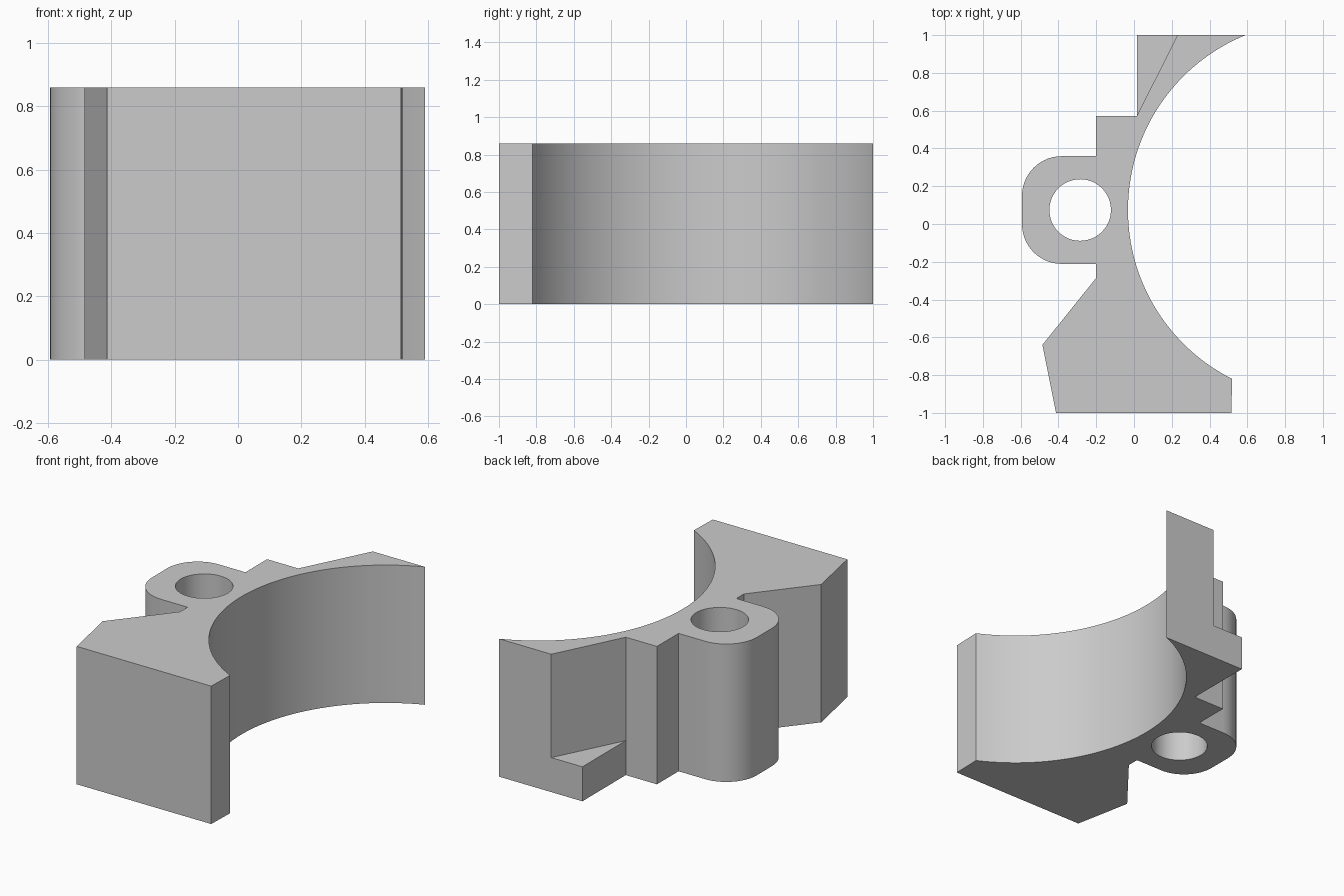
import bpy, bmesh
from math import radians, sin, cos, asin

HEIGHT = 0.86
LEDGE = 0.215
MID_Y = 0.074          # shared centre line of the bore and the lug hole

default = bpy.data.objects.get("Cube")
if default:
    bpy.data.objects.remove(default, do_unlink=True)

grey = bpy.data.materials.new("plain grey")
grey.use_nodes = True
colour = (0.6, 0.6, 0.6, 1)
grey.diffuse_color = colour
grey.node_tree.nodes["Principled BSDF"].inputs["Base Color"].default_value = colour


def arc(cx, cy, r, start, end, steps):
    """Points along an arc, angles in radians."""
    return [(cx + r * cos(start + (end - start) * i / steps),
             cy + r * sin(start + (end - start) * i / steps)) for i in range(steps + 1)]


def prism(name, outline, z0, z1):
    """Extrude a flat outline between two heights."""
    bm = bmesh.new()
    face = bm.faces.new([bm.verts.new((x, y, z0)) for x, y in outline])
    top = bmesh.ops.extrude_face_region(bm, geom=[face])["geom"]
    bmesh.ops.translate(bm, vec=(0, 0, z1 - z0),
                        verts=[v for v in top if isinstance(v, bmesh.types.BMVert)])
    bmesh.ops.recalc_face_normals(bm, faces=bm.faces)
    mesh = bpy.data.meshes.new(name)
    bm.to_mesh(mesh)
    bm.free()
    mesh.materials.append(grey)
    obj = bpy.data.objects.new(name, mesh)
    bpy.context.collection.objects.link(obj)
    return obj


# Outline of the bracket: large concave bore, foot, rounded lug, step, back arm
bore_x, bore_r = 0.968, 1.0
back_angle = radians(180) - asin((1 - MID_Y) / bore_r)
front_angle = radians(180) + asin((0.82 + MID_Y) / bore_r)
bore = arc(bore_x, MID_Y, bore_r, back_angle, front_angle, 64)
foot = [(0.515, -1), (-0.413, -1), (-0.485, -0.64), (-0.2, -0.285)]
lug_left, lug_half, round_r = -0.593, 0.285, 0.21
corner_x = lug_left + round_r
lug = [(-0.2, MID_Y - lug_half)]
lug += arc(corner_x, MID_Y - lug_half + round_r, round_r, radians(270), radians(180), 14)
lug += arc(corner_x, MID_Y + lug_half - round_r, round_r, radians(180), radians(90), 14)
lug += [(-0.2, MID_Y + lug_half)]
arm = [(-0.2, 0.572), (0.015, 0.572), (0.015, 1)]
body = prism("clamp_bracket", bore + foot + lug + arm, 0, HEIGHT)

# Cutters: through hole in the lug, and sloped pocket above the back ledge
hole = prism("lug_hole_cutter",
             arc(-0.285, MID_Y, 0.163, 0, radians(360), 48)[:-1], -0.1, HEIGHT + 0.1)
pocket = prism("ledge_pocket_cutter",
               [(0.015, 0.572), (0.28, 1.1), (-0.1, 1.1)], LEDGE, HEIGHT + 0.1)

bpy.ops.object.select_all(action='DESELECT')
body.select_set(True)
bpy.context.view_layer.objects.active = body
for cutter in (hole, pocket):
    cutter.hide_render = True
    cut = body.modifiers.new(cutter.name, 'BOOLEAN')
    cut.operation = 'DIFFERENCE'
    cut.solver = 'EXACT'
    cut.object = cutter
    bpy.ops.object.modifier_apply(modifier=cut.name)
    bpy.data.objects.remove(cutter, do_unlink=True)

# Smooth curved walls, crisp edges
bpy.ops.object.shade_smooth_by_angle(angle=radians(25))
